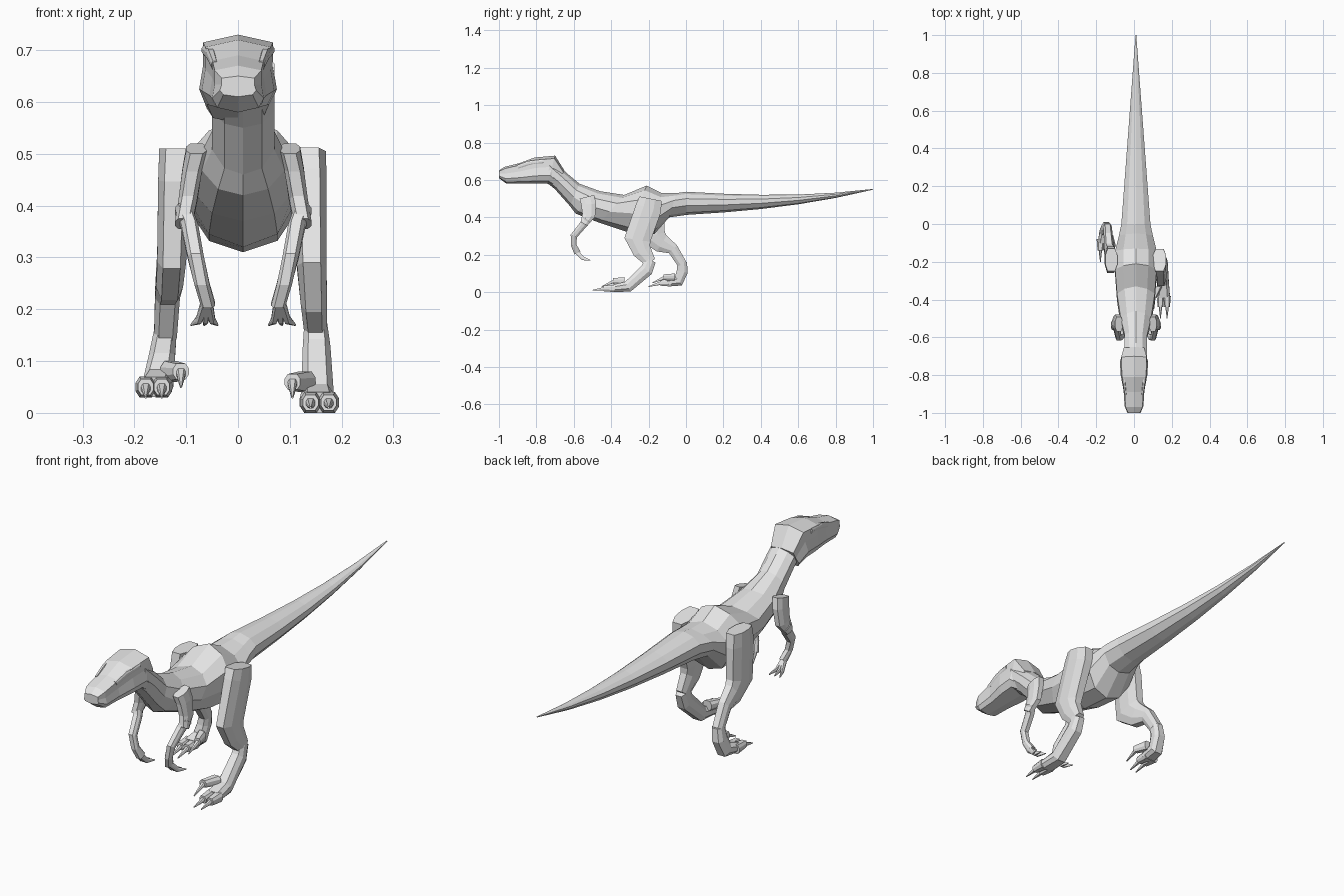
import bpy
import bmesh
from mathutils import Vector

if "Cube" in bpy.data.objects:
    bpy.data.objects.remove(bpy.data.objects["Cube"])

grey = bpy.data.materials.new("hide grey")
grey.use_nodes = True
grey.diffuse_color = (0.8, 0.8, 0.8, 1)
grey.node_tree.nodes["Principled BSDF"].inputs["Base Color"].default_value = grey.diffuse_color

# Half cross-sections: (share of half width, share of the way from lower to upper edge)
BODY = [(0, 1), (.6, .9), (1, .7), (1, .4), (.6, .1), (0, 0)]
SKULL = [(0, 1), (.9, .9), (.9, .6), (1, .3), (.8, .1), (0, 0)]
LIMB = [(.6, 1), (1, .7), (1, .3), (.6, 0)]
BODY_X = .01  # the body sits slightly off the centre line
TIP = .002


def loft(name, rings, half_section):
    """Skin rings of (x, half width, upper edge, lower edge), edges being (y, z)."""
    mirrored = [(-across, up) for across, up in reversed(half_section) if across]
    section = half_section + mirrored
    bm = bmesh.new()
    loops = []
    for x, width, upper, lower in rings:
        upper, lower = Vector((x, *upper)), Vector((x, *lower))
        loops.append([bm.verts.new(lower.lerp(upper, up) + Vector((across * width, 0, 0)))
                      for across, up in section])
    for loop, following in zip(loops, loops[1:]):
        for i in range(len(section)):
            bm.faces.new((loop[i - 1], loop[i], following[i], following[i - 1]))
    bm.faces.new(loops[0])
    bm.faces.new(loops[-1])
    bmesh.ops.recalc_face_normals(bm, faces=bm.faces)
    mesh = bpy.data.meshes.new(name)
    bm.to_mesh(mesh)
    bm.free()
    mesh.materials.append(grey)
    obj = bpy.data.objects.new(name, mesh)
    bpy.context.collection.objects.link(obj)


def limb(name, joints, x_range, width_range):
    """Tube through (y, z, radius) joints; x and half width blend from start to end."""
    centres = [Vector((y, z)) for y, z, radius in joints]
    last = len(joints) - 1
    rings = []
    for i, centre in enumerate(centres):
        along = centres[min(i + 1, last)] - centres[max(i - 1, 0)]
        outward = Vector((along.y, -along.x)).normalized() * joints[i][2]
        x, width = (start + (end - start) * i / last for start, end in (x_range, width_range))
        rings.append((x, width, centre + outward, centre - outward))
    loft(name, rings, LIMB)


def toe(name, x_range, y, z, drop):
    """Blunt toe with a narrow claw dropping at its end."""
    limb(name, [(y, z, .02), (y - .06, z, .015)], x_range, (.02, .015))
    claw_x = x_range[1]
    limb(name + "_claw", [(y - .05, z, .01), (y - .12, z - drop, TIP)],
         (claw_x, claw_x), (.01, TIP))


# Neck and trunk: half width, back edge, belly edge
trunk = [
    (.06, (-.72, .71), (-.75, .59)),
    (.06, (-.63, .63), (-.7, .55)),
    (.06, (-.57, .58), (-.62, .46)),
    (.08, (-.46, .54), (-.59, .42)),
    (.1, (-.33, .52), (-.46, .37)),
    (.11, (-.21, .57), (-.31, .32)),
    (.11, (-.13, .53), (-.17, .31)),
    (.09, (-.05, .53), (-.09, .4)),
]
# Tail tapers evenly to a point while curving upwards
for step in range(6):
    t = step / 5
    height = .475 + .075 * t ** 2.5
    thick = .06 * (1 - t) + TIP
    trunk.append((.075 * (1 - t) + TIP, (t, height + thick), (t, height - thick)))
loft("trunk_and_tail", [(BODY_X, *ring) for ring in trunk], BODY)

# Head: half width, back edge, jaw edge
skull = [
    (.035, (-1, .65), (-1, .61)),
    (.05, (-.97, .67), (-.96, .58)),
    (.055, (-.89, .69), (-.88, .58)),
    (.07, (-.81, .72), (-.8, .58)),
    (.075, (-.7, .73), (-.74, .58)),
    (.06, (-.65, .65), (-.7, .56)),
]
loft("head", [(0, *ring) for ring in skull], SKULL)

# Planted left leg
limb("left_thigh", [(-.19, .5, .06), (-.2, .45, .07), (-.26, .28, .07),
                    (-.235, .22, .05), (-.19, .16, .03)], (.135, .15), (.035, .022))
limb("left_foot", [(-.19, .17, .03), (-.21, .12, .035), (-.31, .03, .03),
                   (-.39, .02, .02)], (.15, .155), (.022, .036))
for x in (.14, .175):
    toe("left_toe", (x, x), -.38, .02, .01)
toe("left_inner_toe", (.13, .105), -.33, .06, .03)

# Lifted right leg
limb("right_thigh", [(-.19, .51, .06), (-.19, .45, .07), (-.18, .3, .07), (-.13, .26, .05),
                     (-.07, .23, .03), (-.02, .15, .025)], (-.12, -.14), (.032, .022))
limb("right_foot", [(-.02, .16, .025), (-.02, .11, .03), (-.04, .06, .03),
                    (-.1, .05, .02)], (-.14, -.16), (.022, .032))
for x in (-.147, -.178):
    toe("right_toe", (x, x), -.08, .05, .02)
toe("right_inner_toe", (-.13, -.11), -.06, .08, .03)

# Mirrored pairs: brow ridges, arms and fingers
for side, word in ((1, "left"), (-1, "right")):
    def across(*offsets):
        return [BODY_X + side * offset for offset in offsets]

    limb(word + "_brow_ridge", [(-.9, .67, .01), (-.84, .69, .012), (-.76, .7, .01)],
         (side * .045, side * .06), (.006, .01))
    limb(word + "_upper_arm", [(-.53, .51, .04), (-.52, .47, .04), (-.52, .41, .035),
                               (-.545, .365, .02)], across(.09, .115), (.02, .017))
    limb(word + "_forearm", [(-.53, .39, .025), (-.55, .36, .02), (-.6, .3, .018),
                             (-.6, .25, .015), (-.58, .21, .018)],
         across(.115, .068), (.017, .014))
    for spread in (-.02, .005, .03):
        limb(word + "_finger", [(-.59, .22, .012), (-.55, .18, .01), (-.51, .17, TIP)],
             across(.07, .07 + spread), (.01, TIP))
